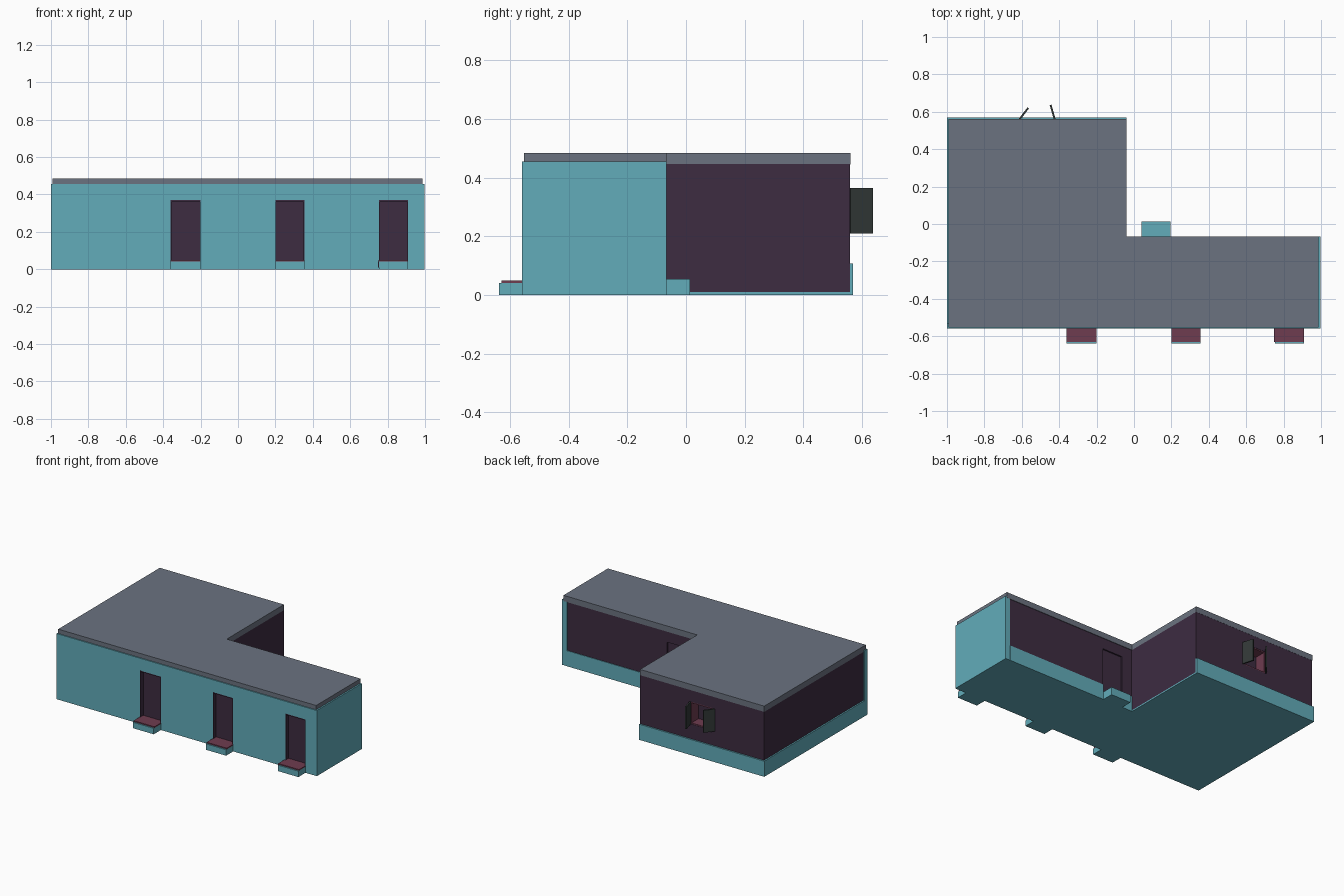
import bpy, bmesh, math
from mathutils import Vector

if "Cube" in bpy.data.objects:
    bpy.data.objects.remove(bpy.data.objects["Cube"])


def mat(name, col):
    m = bpy.data.materials.new(name)
    m.diffuse_color = (*col, 1)
    m.use_nodes = True
    m.node_tree.nodes["Principled BSDF"].inputs["Base Color"].default_value = m.diffuse_color
    return m


TEAL = mat("teal_paint", (0.122, 0.413, 0.491))
PLUM = mat("plum_wall", (0.047, 0.025, 0.053))
GREY = mat("slate_roof", (0.147, 0.171, 0.216))
MAROON = mat("maroon_tile", (0.156, 0.045, 0.080))
DARK = mat("dark_shutter", (0.032, 0.041, 0.039))


def finish(name, bm, material):
    bmesh.ops.recalc_face_normals(bm, faces=bm.faces)
    me = bpy.data.meshes.new(name)
    bm.to_mesh(me)
    bm.free()
    me.materials.append(material)
    ob = bpy.data.objects.new(name, me)
    bpy.context.collection.objects.link(ob)
    return ob


def box(name, x0, x1, y0, y1, z0, z1, material):
    bm = bmesh.new()
    bmesh.ops.create_cube(bm, size=1)
    for v in bm.verts:
        v.co = Vector((x0 if v.co.x < 0 else x1,
                       y0 if v.co.y < 0 else y1,
                       z0 if v.co.z < 0 else z1))
    return finish(name, bm, material)


def prism(name, pts, z0, z1, material):
    bm = bmesh.new()
    f = bm.faces.new([bm.verts.new((x, y, z0)) for x, y in pts])
    r = bmesh.ops.extrude_face_region(bm, geom=[f])
    for v in r["geom"]:
        if isinstance(v, bmesh.types.BMVert):
            v.co.z = z1
    return finish(name, bm, material)


def l_shape(x0, x1, xi, y0, y1, yi):
    return [(x0, y0), (x1, y0), (x1, yi), (xi, yi), (xi, y1), (x0, y1)]


def cut(ob, name, *dims):
    c = box(name, *dims, PLUM)
    c.hide_render = True
    m = ob.modifiers.new("cut", "BOOLEAN")
    m.operation, m.solver, m.object = "DIFFERENCE", "EXACT", c
    bpy.context.view_layer.objects.active = ob
    bpy.ops.object.modifier_apply(modifier=m.name)
    bpy.data.objects.remove(c)


# Plum core with recessed back door and window
WIN = (-0.605, -0.425, 0.21, 0.365)
core = prism("plum_walls", l_shape(-0.99, 0.96, -0.04, -0.53, 0.56, -0.07), 0.01, 0.446, PLUM)
cut(core, "window_cutter", WIN[0], WIN[1], 0.48, 0.7, WIN[2], WIN[3])
cut(core, "back_door_cutter", 0.04, 0.195, -0.08, 0.0, 0.055, 0.37)

# Floor slab and roof
prism("floor_slab", l_shape(-0.995, 0.99, -0.04, -0.555, 0.56, -0.07), 0, 0.01, TEAL)
prism("roof", l_shape(-0.993, 0.987, -0.04, -0.553, 0.561, -0.066), 0.445, 0.485, GREY)

# Front wall split around the three door openings
DOORS = [(-0.36, -0.2), (0.2, 0.355), (0.755, 0.91)]
edges = [-1.0] + [e for d in DOORS for e in d] + [0.997]
for i in range(0, len(edges), 2):
    box(f"front_wall_{i // 2}", edges[i], edges[i + 1], -0.56, -0.53, 0, 0.455, TEAL)
for i, (a, b) in enumerate(DOORS):
    box(f"front_wall_over_door_{i}", a, b, -0.56, -0.53, 0.37, 0.455, TEAL)
    box(f"door_jamb_left_{i}", a, a + 0.004, -0.559, -0.53, 0.045, 0.37, PLUM)
    box(f"door_jamb_right_{i}", b - 0.004, b, -0.559, -0.53, 0.045, 0.37, PLUM)
    box(f"door_header_{i}", a, b, -0.555, -0.53, 0.36, 0.37, PLUM)
    # Step with tiled top
    box(f"front_step_{i}", a, b, -0.638, -0.53, 0, 0.041, TEAL)
    box(f"front_step_tile_{i}", a - (0.005 if i == 2 else 0), b, -0.63, -0.53, 0.041, 0.049, MAROON)
box("step_side_plate", 0.749, 0.755, -0.63, -0.56, 0.01, 0.041, PLUM)

# Right end wall and back step
box("right_wall", 0.96, 0.997, -0.53, -0.067, 0, 0.455, TEAL)
box("back_step", 0.04, 0.195, -0.075, 0.013, 0, 0.055, TEAL)

# Teal base band on left and back
box("base_band_left", -1.0, -0.985, -0.53, 0.57, 0, 0.108, TEAL)
box("base_band_wing", -0.985, -0.04, 0.555, 0.57, 0, 0.108, TEAL)
box("base_band_back_a", -0.04, 0.04, -0.08, -0.066, 0, 0.108, TEAL)
box("base_band_back_b", 0.195, 0.96, -0.08, -0.066, 0, 0.108, TEAL)

# Window lining
x0, x1, z0, z1 = WIN
box("window_sill", x0, x1, 0.48, 0.558, z0, z0 + 0.008, MAROON)
box("window_head", x0, x1, 0.48, 0.558, z1 - 0.008, z1, MAROON)
box("window_jamb_a", x0, x0 + 0.008, 0.48, 0.558, z0, z1, MAROON)
box("window_jamb_b", x1 - 0.008, x1, 0.48, 0.558, z0, z1, MAROON)


# Open shutters
def shutter(name, p, q, t=0.005):
    p, q = Vector(p), Vector(q)
    d = (q - p).normalized()
    n = Vector((-d.y, d.x)) * t
    prism(name, [p - n, q - n, q + n, p + n], z0, z1, DARK)


shutter("shutter_a", (-0.612, 0.56), (-0.566, 0.62))
shutter("shutter_b", (-0.424, 0.56), (-0.446, 0.637))
